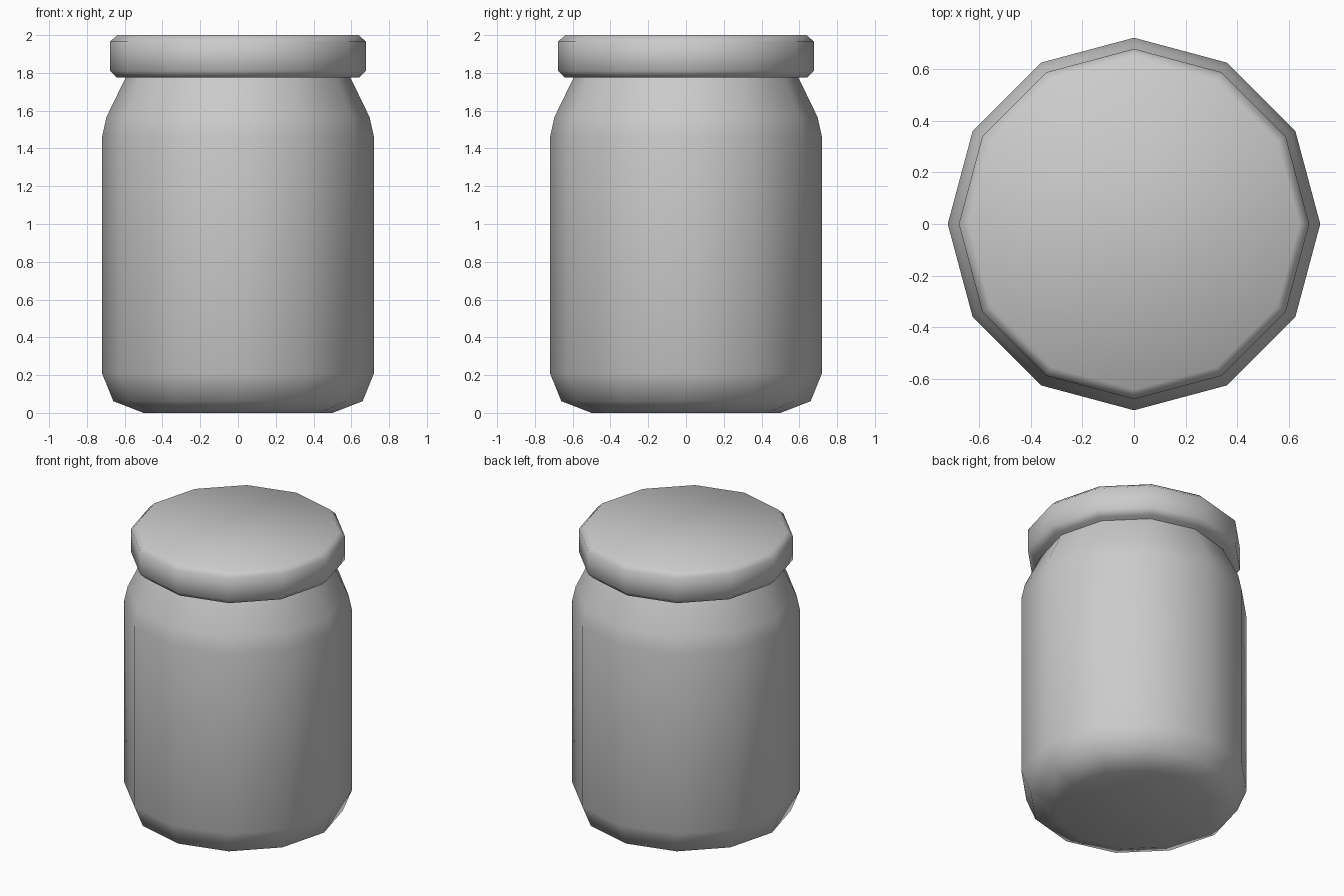
import bpy, bmesh
from math import cos, sin, pi, radians

if "Cube" in bpy.data.objects:
    bpy.data.objects.remove(bpy.data.objects["Cube"])

SIDES = 12


def lathe(name, profile):
    """Spin (radius, z) points into a closed twelve-sided solid."""
    bm = bmesh.new()
    rings = [[bm.verts.new((r * cos(2 * pi * i / SIDES), r * sin(2 * pi * i / SIDES), z))
              for i in range(SIDES)] for r, z in profile]
    for a, b in zip(rings, rings[1:]):
        for i in range(SIDES):
            j = (i + 1) % SIDES
            bm.faces.new((a[i], a[j], b[j], b[i]))
    bm.faces.new(rings[0][::-1])
    bm.faces.new(rings[-1])
    mesh = bpy.data.meshes.new(name)
    bm.to_mesh(mesh)
    bm.free()
    obj = bpy.data.objects.new(name, mesh)
    bpy.context.collection.objects.link(obj)
    bpy.ops.object.select_all(action='DESELECT')
    obj.select_set(True)
    bpy.context.view_layer.objects.active = obj
    bpy.ops.object.shade_smooth_by_angle(angle=radians(60))
    return obj


# Jar body: chamfered foot, straight wall, shoulder tapering to the neck
lathe("jar_body", [(0.50, 0.0), (0.66, 0.062), (0.72, 0.21), (0.72, 1.46),
                   (0.697, 1.565), (0.588, 1.79)])

# Lid with bevelled rims
lathe("jar_lid", [(0.64, 1.775), (0.677, 1.81), (0.677, 1.965), (0.64, 2.0)])
